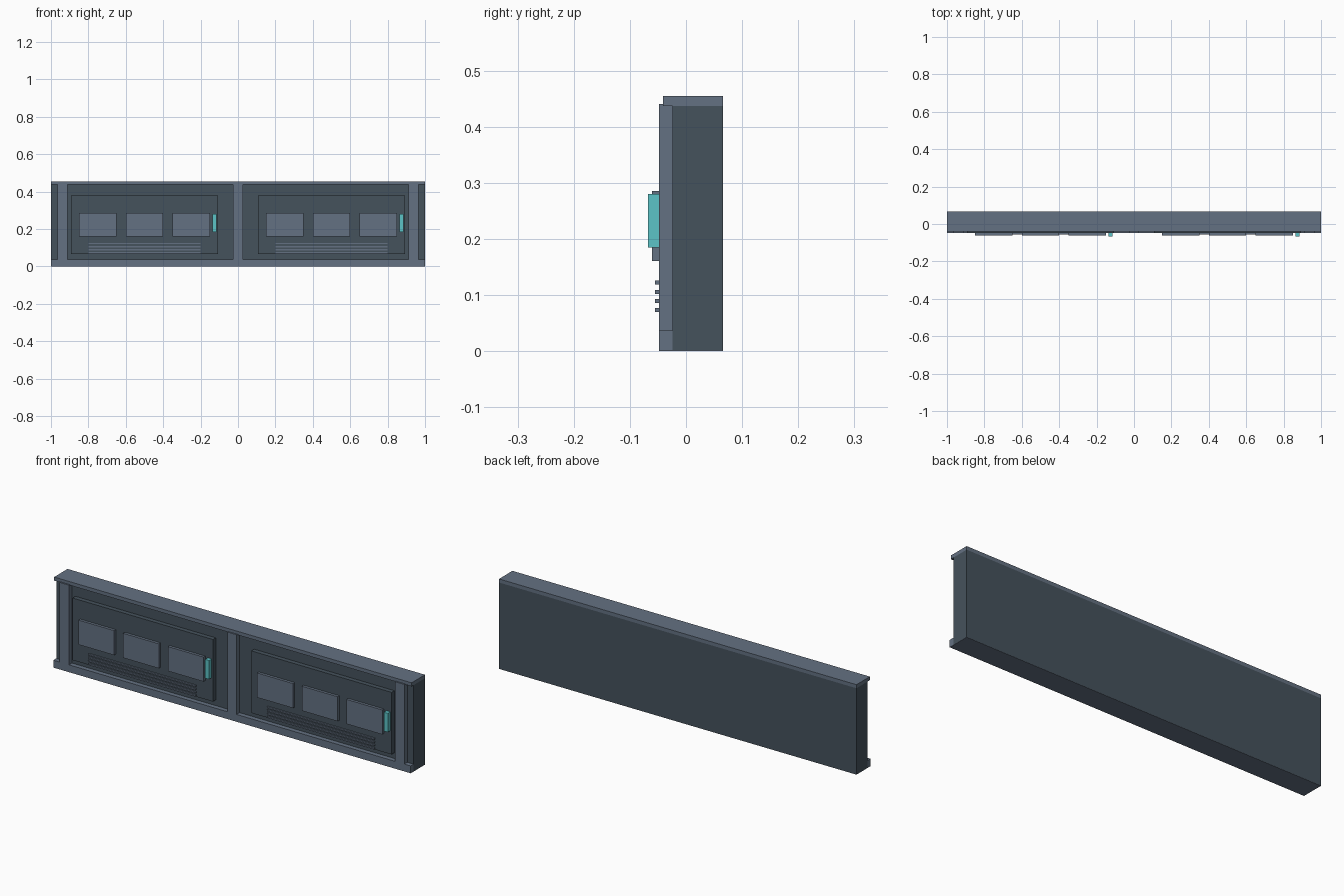
import bpy

cube = bpy.data.objects.get("Cube")
if cube:
    bpy.data.objects.remove(cube, do_unlink=True)


def material(name, color):
    mat = bpy.data.materials.new(name)
    mat.use_nodes = True
    rgba = (*color, 1)
    mat.diffuse_color = rgba
    mat.node_tree.nodes["Principled BSDF"].inputs["Base Color"].default_value = rgba
    return mat


slate = material("slate_grey", (0.127, 0.165, 0.223))
charcoal = material("dark_blue_grey", (0.06, 0.084, 0.107))
cyan = material("cyan_light", (0.107, 0.55, 0.57))


def box(name, x, y, z, mat):
    """Box from (low, high) ranges on each axis."""
    lo, hi = zip(x, y, z)
    bpy.ops.mesh.primitive_cube_add(size=1, location=[(a + b) / 2 for a, b in zip(lo, hi)])
    ob = bpy.context.object
    ob.name = name
    ob.scale = [b - a for a, b in zip(lo, hi)]
    bpy.ops.object.transform_apply(location=False, rotation=False, scale=True)
    ob.data.materials.append(mat)
    return ob


def around(center, width):
    return (center - width / 2, center + width / 2)


# Wall slab and its frame rails
FULL = (-1, 1)
BACK, WALL, FRAME = 0.066, -0.024, -0.048
box("wall_slab", FULL, (WALL, BACK), (0.002, 0.437), charcoal)
box("base_plate", FULL, (WALL, BACK), (0, 0.002), slate)
box("bottom_rail", FULL, (FRAME, WALL), (0, 0.037), slate)
box("top_rail", FULL, (-0.041, BACK), (0.437, 0.455), slate)

# Upright posts
for label, x in (("right", -0.938), ("middle", 0), ("left", 0.938)):
    box(label + "_post", around(x, 0.052), (FRAME, WALL), (0.037, 0.44), slate)

# Two equipment panels, each with tiles, vent slats and a light
for label, cx in (("right", -0.5), ("left", 0.5)):
    face = FRAME + 0.001
    box(label + "_panel", around(cx, 0.785), (face, WALL), (0.066, 0.38), charcoal)
    for i in range(3):
        box(f"{label}_tile_{i + 1}", around(cx + (i - 1) * 0.25, 0.2),
            (-0.061, face), (0.161, 0.285), slate)
    for i in range(4):
        box(f"{label}_vent_slat_{i + 1}", around(cx, 0.6),
            (-0.055, face), around(0.073 + i * 0.0163, 0.007), slate)
    box(label + "_status_light", around(cx + 0.375, 0.022),
        (-0.068, face), (0.185, 0.28), cyan)
